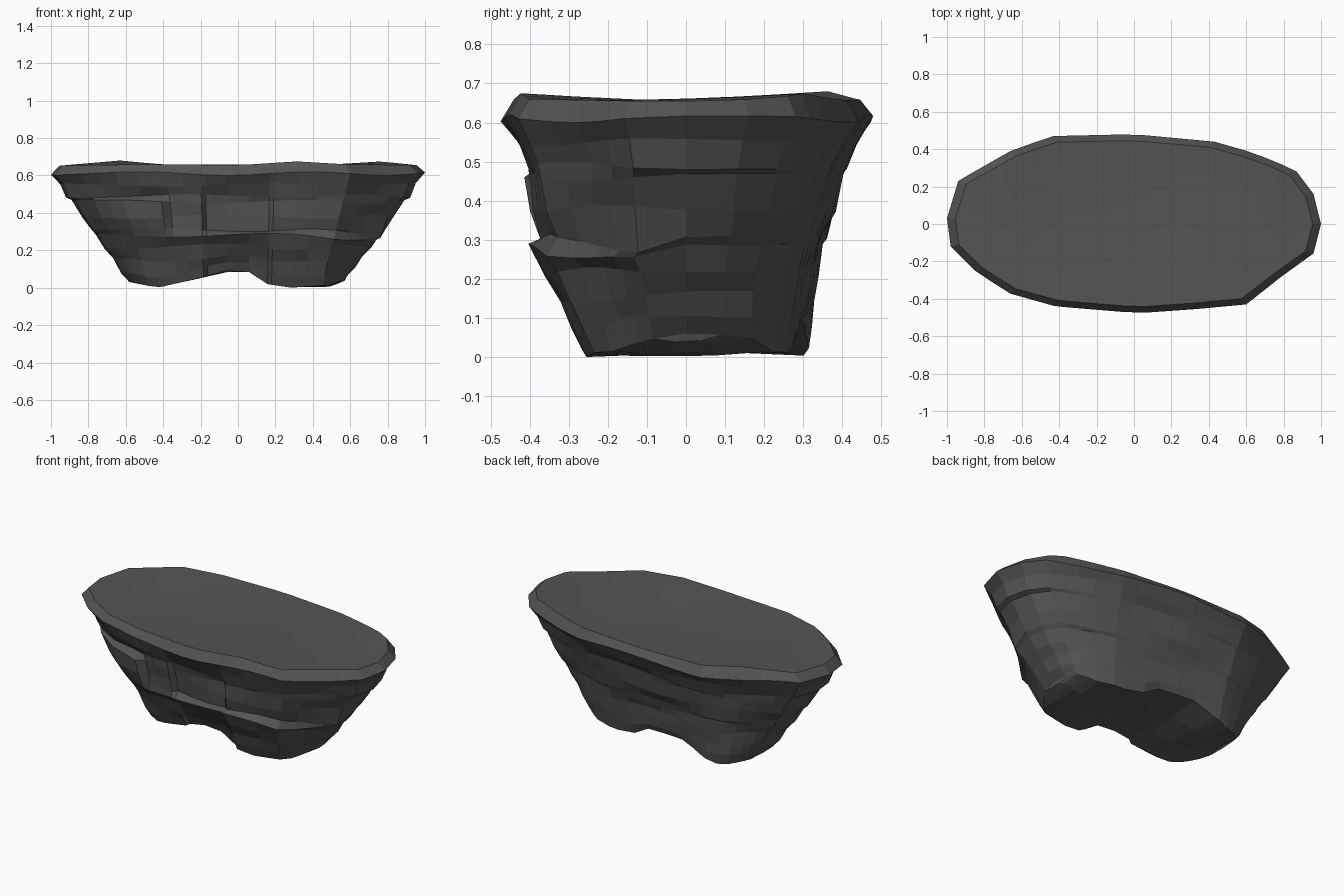
import bpy, bmesh, math

if "Cube" in bpy.data.objects:
    bpy.data.objects.remove(bpy.data.objects["Cube"])

def interp(x, pts):
    """Piecewise linear lookup in a list of (x, value)."""
    if x <= pts[0][0]:
        return pts[0][1]
    for (a, u), (b, v) in zip(pts, pts[1:]):
        if x <= b:
            return u + (v - u) * (x - a) / (b - a)
    return pts[-1][1]

# Rim outline seen from above
FRONT = [(-1, .03), (-.98, -.12), (-.85, -.25), (-.67, -.37), (-.42, -.44), (.02, -.477),
         (.33, -.455), (.6, -.43), (.79, -.28), (.97, -.15), (1, 0)]
BACK = [(-1, .03), (-.94, .23), (-.82, .30), (-.66, .39), (-.44, .47), (0, .48), (.43, .44),
        (.64, .38), (.86, .29), (.95, .20), (1, 0)]
COLS = [-.98, -.94, -.85, -.76, -.66, -.54, -.43, -.38, -.30, -.2, -.175, -.06, .06,
        .17, .195, .33, .43, .6, .7, .79, .87, .96]

# Heights and taper of the rock walls, rim downwards
Z = [.61, .55, .49, .46, .38, .31, .28, .21, .13, .06, 0]
SX = [1, .95, .92, .89, .83, .785, .76, .715, .665, .625, .58]
SB = [1, .92, .85, .83, .79, .73, .70, .67, .65, .63, .6]
S_END = [1, .93, .88, .87, .85, .84, .82, .74, .67, .62, .57]
S_LEFT = [1, .93, .85, .97, .95, .90, .85, .75, .68, .62, .57]    # block with high ledge
S_MIDL = [1, .93, .88, .87, .85, .84, .84, .74, .67, .62, .57]
S_MID = [1, .93, .83, .80, .78, .76, .85, .74, .64, .57, .52]     # recess over the arch
S_RIGHT = [1, .93, .88, .87, .85, .80, .87, .79, .71, .64, .58]   # block with low ledge
# Underside height across x, front and back: two feet with an arch between
UNDER_F = [(-.58, .03), (-.43, 0), (-.3, .03), (-.17, .06), (-.12, .09), (.05, .09), (.15, .02),
           (.28, 0), (.5, .015), (.58, .05)]
UNDER_B = [(-.58, .03), (-.43, 0), (-.33, .03), (-.2, .09), (.05, .09), (.15, .03),
           (.28, .01), (.45, .015), (.58, .06)]
# Height of the top lip across x, front and back
LIP_F = [(-1, .652), (-.7, .657), (-.45, .66), (0, .655), (.33, .675), (.6, .66), (1, .655)]
LIP_B = [(-1, .652), (-.66, .68), (-.44, .66), (.5, .657), (.8, .675), (1, .655)]

def front_scale(x, k):
    for limit, table in ((-.9, S_END), (-.4, S_LEFT), (-.19, S_MIDL), (.18, S_MID)):
        if x < limit:
            return table[k]
    return S_RIGHT[k]

def wall_point(ox, oy, k, scale):
    taper = 1 - (1 - SX[k]) * abs(ox)
    x, y, z = ox * taper, oy * scale, Z[k]
    front = oy < 0
    depth = (.61 - z) / .61
    # the left end leans back, the right end narrows
    if ox < 0:
        y += .05 * min(1, -ox * 1.5) * depth
    else:
        y *= 1 - .07 * min(1, ox * 1.5) * depth
    if k == 0:
        z += .01 * math.sin(7 * ox + 2.5 * oy)
    elif k < 10:
        y *= 1 + .012 * math.sin(8 * ox + 20 * z)
        z += .01 * math.sin(6 * ox + 4 * oy + 2.5 * k)
        if front and k in (5, 6) and ox > .4:
            z -= .06 * (ox - .4)
    if Z[k] < .28:
        zb = interp(x, UNDER_F if front else UNDER_B)
        z = max(0, zb + z * (1 - zb / .28))
    return (x, y, z)

bm = bmesh.new()
n = len(COLS)
rings = []
for k in range(len(Z)):
    ring = [wall_point(x, interp(x, FRONT), k, front_scale(x, k)) for x in COLS]
    ring.append(wall_point(1, 0, k, 1))
    ring += [wall_point(x, interp(x, BACK), k, SB[k]) for x in reversed(COLS)]
    ring.append(wall_point(-1, .03, k, 1))
    rings.append([bm.verts.new(p) for p in ring])

# Bevelled lip above the rim
def lip(x, y):
    return (x * .955, y * .93, interp(x, LIP_F if y < 0 else LIP_B))
top = [bm.verts.new(lip(x, interp(x, FRONT))) for x in COLS]
top.append(bm.verts.new(lip(1, 0)))
top += [bm.verts.new(lip(x, interp(x, BACK))) for x in reversed(COLS)]
top.append(bm.verts.new(lip(-1, .03)))
rings.insert(0, top)

m = len(top)
for a, b in zip(rings, rings[1:]):
    for i in range(m):
        j = (i + 1) % m
        bm.faces.new((a[i], b[i], b[j], a[j]))

def cap(ring, rows, lift):
    """Fill a ring with strips running front to back; returns the faces."""
    grid = []
    for i in range(n):
        f, b = ring[i], ring[2 * n - i]
        col = [f]
        for r in range(1, rows):
            t = r / rows
            p = f.co.lerp(b.co, t)
            p.z = max(0, p.z + lift(p.x, t))
            col.append(bm.verts.new(p))
        grid.append(col + [b])
    faces = [bm.faces.new((grid[i][r], grid[i + 1][r], grid[i + 1][r + 1], grid[i][r + 1]))
             for i in range(n - 1) for r in range(rows)]
    for r in range(rows):
        faces.append(bm.faces.new((grid[-1][r], ring[n], grid[-1][r + 1])))
        faces.append(bm.faces.new((grid[0][r], grid[0][r + 1], ring[m - 1])))
    return faces

# Gently dished top, smooth; faceted underside
top_faces = cap(rings[0], 6, lambda x, t: -.012 * math.sin(math.pi * t) * (1 - x * x))
cap(rings[-1], 3, lambda x, t: .015 * math.sin(math.pi * t) * math.sin(9 * x))
bmesh.ops.recalc_face_normals(bm, faces=bm.faces[:])
for f in top_faces:
    f.smooth = True
for e in bm.edges:
    if sum(f.smooth for f in e.link_faces) == 1:
        e.smooth = False

mesh = bpy.data.meshes.new("rock_platform")
bm.to_mesh(mesh)
bm.free()
rock = bpy.data.objects.new("rock_platform", mesh)
bpy.context.collection.objects.link(rock)
mat = bpy.data.materials.new("dark_grey_stone")
mat.diffuse_color = (.09, .09, .09, 1)
mat.use_nodes = True
mat.node_tree.nodes["Principled BSDF"].inputs["Base Color"].default_value = mat.diffuse_color
mesh.materials.append(mat)
